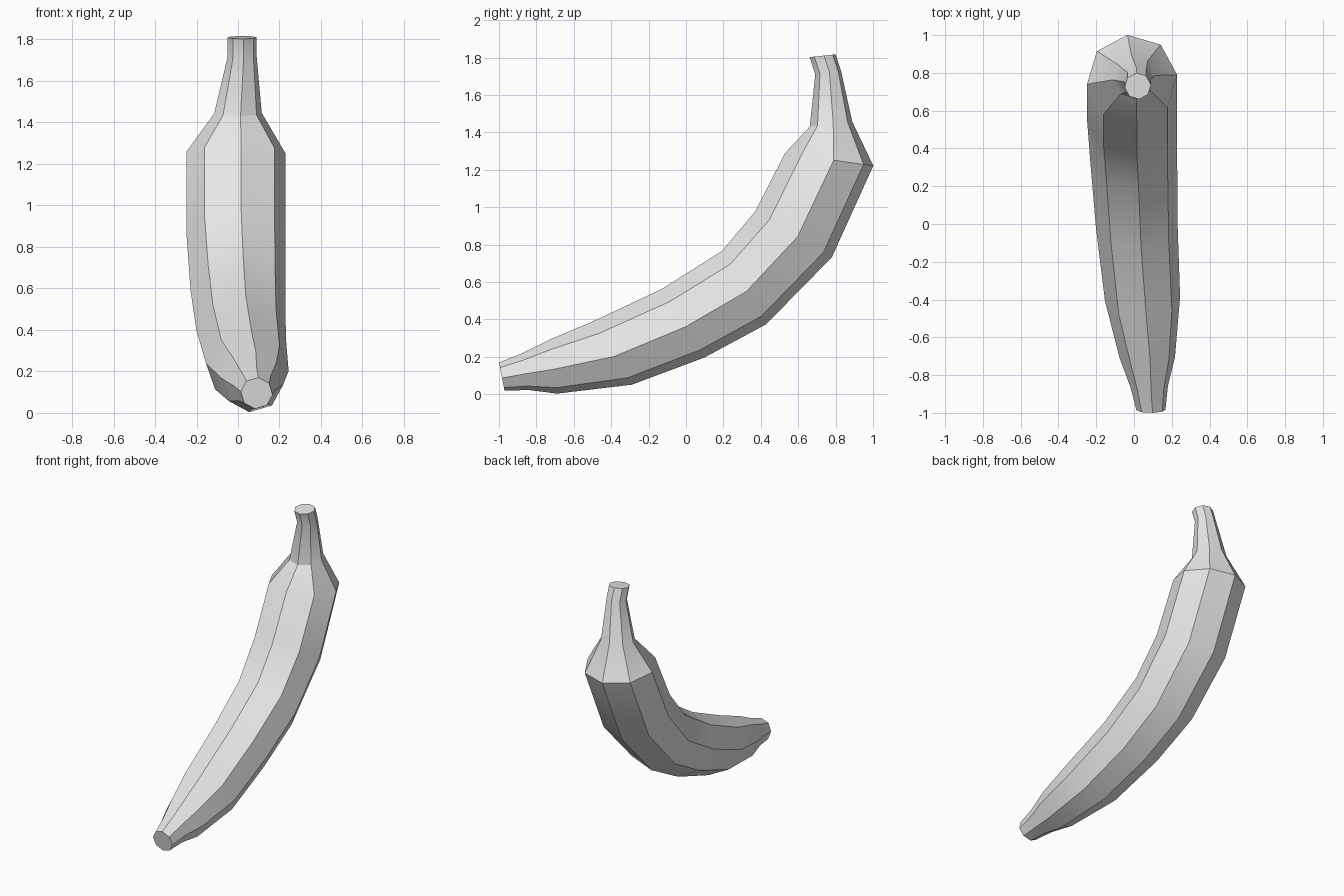
import bpy
import bmesh
from math import sin, cos, radians, tau
from mathutils import Vector

cube = bpy.data.objects.get("Cube")
if cube:
    bpy.data.objects.remove(cube, do_unlink=True)

SIDES = 8
TWIST = radians(6)

# Cross-sections from stem to tip: centre x, y, z, radius, tilt in degrees
SECTIONS = [
    (0.02, 0.73, 1.81, 0.07, -6),
    (0.02, 0.76, 1.72, 0.07, -8),
    (0.00, 0.775, 1.445, 0.115, -7),
    (-0.01, 0.765, 1.255, 0.24, 8),
    (-0.01, 0.575, 0.855, 0.24, 31),
    (0.00, 0.31, 0.57, 0.23, 59),
    (0.015, -0.015, 0.38, 0.217, 58),
    (0.045, -0.395, 0.22, 0.2, 58),
    (0.07, -0.705, 0.15, 0.148, 84),
    (0.08, -0.86, 0.12, 0.1, 78),
    (0.09, -0.985, 0.095, 0.077, 79),
]


def make_material(name, colour):
    material = bpy.data.materials.new(name)
    material.use_nodes = True
    material.diffuse_color = colour
    shader = material.node_tree.nodes["Principled BSDF"]
    shader.inputs["Base Color"].default_value = colour
    return material


def add_ring(bm, x, y, z, radius, tilt):
    """Add one tilted polygon whose first corner lies on the inner curve."""
    centre = Vector((x, y, z))
    inward = Vector((0, -cos(radians(tilt)), sin(radians(tilt))))
    sideways = Vector((1, 0, 0))
    corners = []
    for i in range(SIDES):
        angle = TWIST + tau * i / SIDES
        offset = inward * cos(angle) + sideways * sin(angle)
        corners.append(bm.verts.new(centre + offset * radius))
    return corners


# Banana body with stem and tip, lofted through the sections
bm = bmesh.new()
rings = [add_ring(bm, *section) for section in SECTIONS]
for upper, lower in zip(rings, rings[1:]):
    for i in range(SIDES):
        j = (i + 1) % SIDES
        bm.faces.new((upper[i], upper[j], lower[j], lower[i]))

# Flat caps on the stem and the tip
bm.faces.new(rings[0])
bm.faces.new(rings[-1])
bmesh.ops.recalc_face_normals(bm, faces=bm.faces[:])

mesh = bpy.data.meshes.new("banana")
bm.to_mesh(mesh)
bm.free()
mesh.materials.append(make_material("light grey", (0.8, 0.8, 0.8, 1)))
banana = bpy.data.objects.new("banana", mesh)
bpy.context.collection.objects.link(banana)

# Smooth along the length, crisp along the ridges
bpy.ops.object.select_all(action="DESELECT")
banana.select_set(True)
bpy.context.view_layer.objects.active = banana
bpy.ops.object.shade_smooth_by_angle(angle=radians(30))
